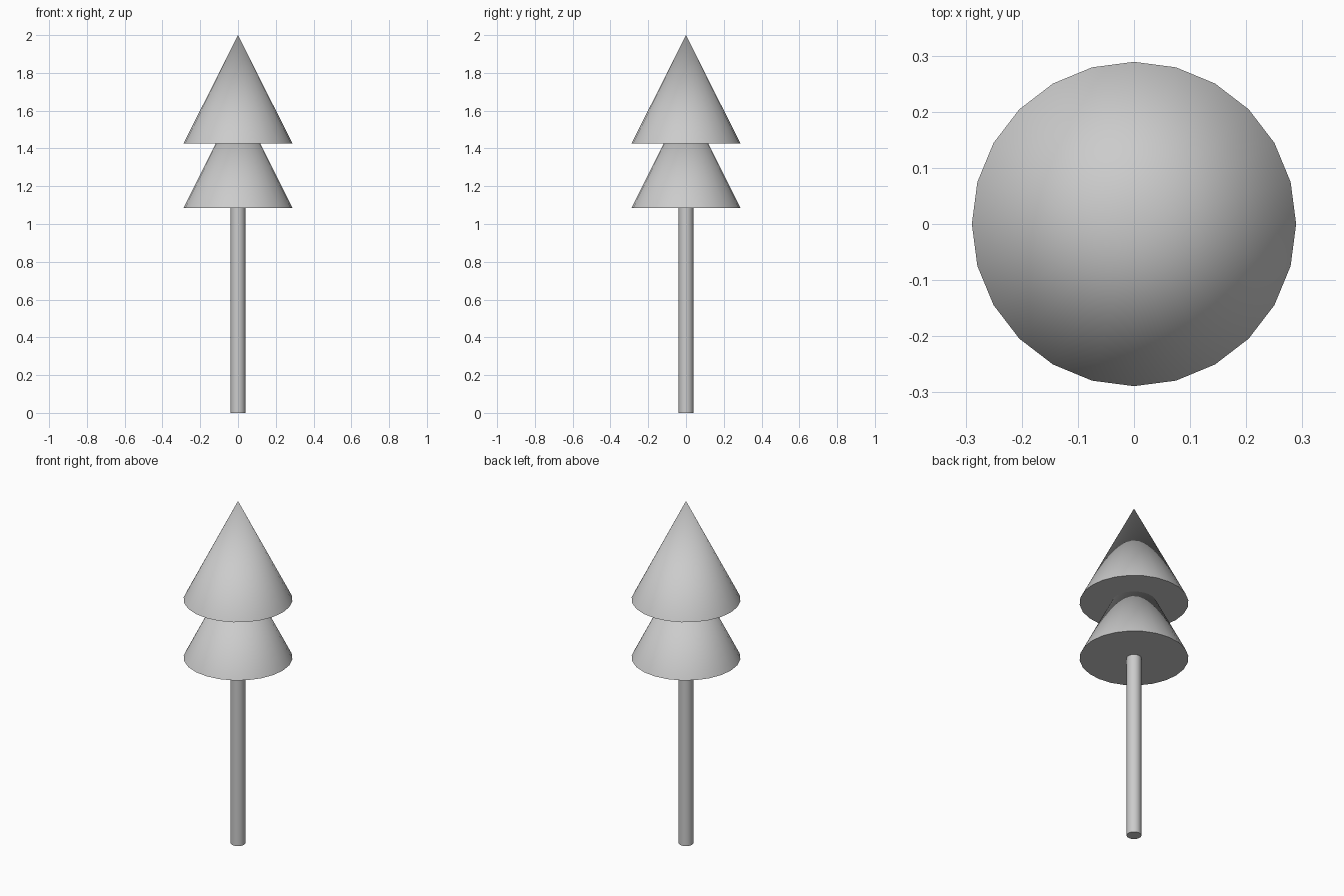
import bpy, math

if "Cube" in bpy.data.objects:
    bpy.data.objects.remove(bpy.data.objects["Cube"])

SIDES = 24


def smooth(obj, name):
    obj.name = name
    bpy.ops.object.shade_smooth_by_angle(angle=math.radians(40))


def foliage(name, base, radius=0.289, height=0.575):
    bpy.ops.mesh.primitive_cone_add(vertices=SIDES, radius1=radius, radius2=0, depth=height,
                                    location=(0, 0, base + height / 2))
    smooth(bpy.context.object, name)


# Slim trunk, ending just inside the lower foliage
trunk_top = 1.10
bpy.ops.mesh.primitive_cylinder_add(vertices=SIDES, radius=0.039, depth=trunk_top,
                                    location=(0, 0, trunk_top / 2))
smooth(bpy.context.object, "trunk")

# Two equal, overlapping foliage cones
for name, base in (("lower_foliage", 1.085), ("upper_foliage", 1.425)):
    foliage(name, base)
